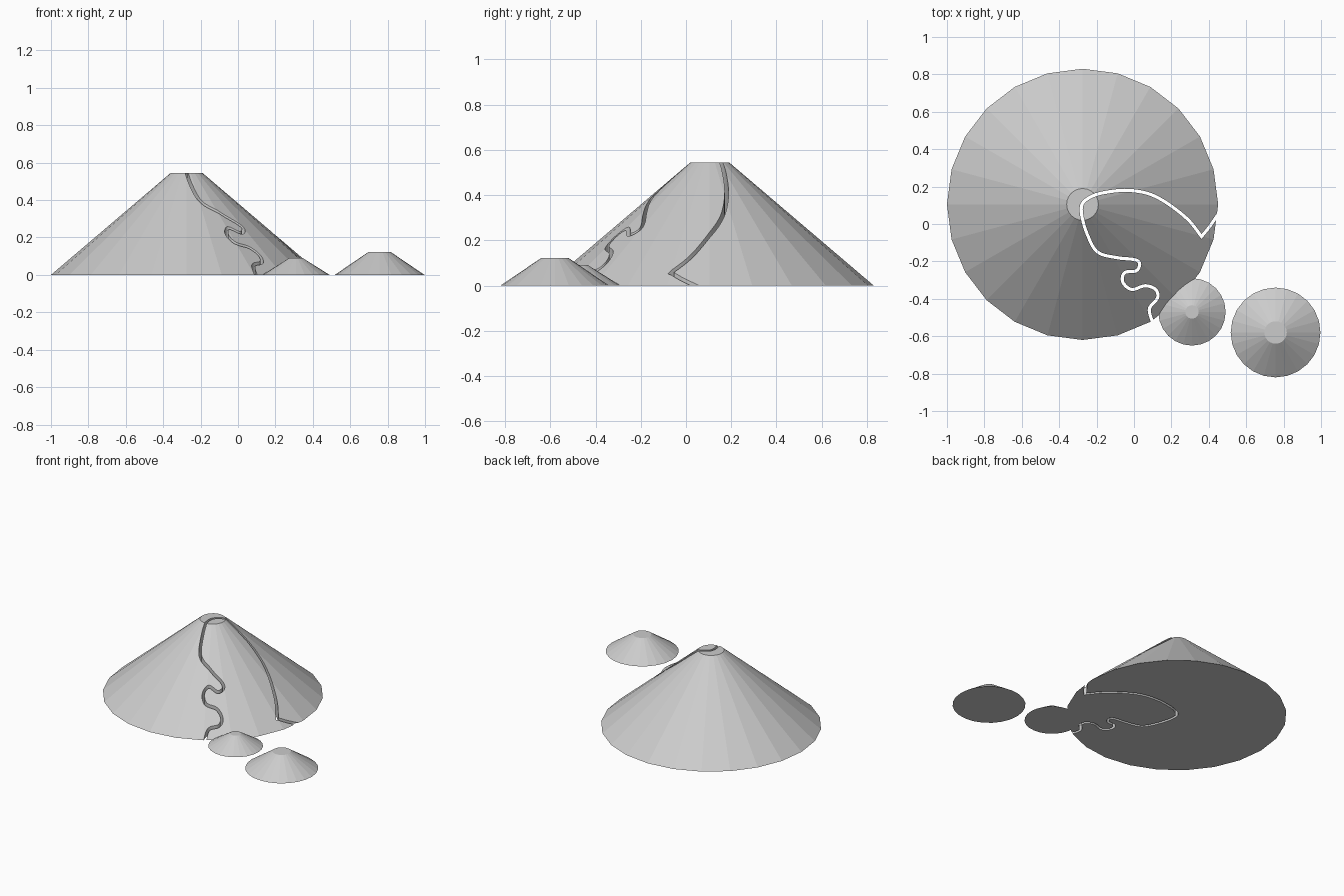
import bpy
import bmesh
from mathutils import Vector

cube = bpy.data.objects.get("Cube")
if cube:
    bpy.data.objects.remove(cube, do_unlink=True)

# One plain grey for everything
grey = bpy.data.materials.new("stone_grey")
grey.use_nodes = True
grey.diffuse_color = (0.6, 0.6, 0.6, 1)
grey.node_tree.nodes["Principled BSDF"].inputs["Base Color"].default_value = grey.diffuse_color


def make_hill(name, x, y, base_radius, top_radius, height):
    """Flat-topped faceted cone standing on the ground."""
    bpy.ops.mesh.primitive_cone_add(
        vertices=24, radius1=base_radius, radius2=top_radius,
        depth=height, location=(x, y, height / 2))
    hill = bpy.context.object
    hill.name = name
    hill.data.materials.append(grey)
    return hill


def smooth_path(points, steps):
    """Catmull-Rom spline through the given points."""
    pts = [Vector(p) for p in points]
    pts = [2 * pts[0] - pts[1]] + pts + [2 * pts[-1] - pts[-2]]
    path = []
    for a, b, c, d in zip(pts, pts[1:], pts[2:], pts[3:]):
        for i in range(steps):
            t = i / steps
            path.append(0.5 * (2 * b + (c - a) * t
                               + (2 * a - 5 * b + 4 * c - d) * t ** 2
                               + (3 * b - a - 3 * c + d) * t ** 3))
    return path + [pts[-2]]


def make_channel_cutter(name, path, half_width, bottom, top):
    """Tall thin wall that follows the path, with mitred corners."""
    bm = bmesh.new()
    rings = []
    for i, p in enumerate(path):
        before = (p - path[i - 1]).normalized() if i else None
        after = (path[i + 1] - p).normalized() if i < len(path) - 1 else None
        before, after = before or after, after or before
        along = (before + after).normalized()
        normal = Vector((-along.y, along.x))
        offset = normal * half_width / max(along.dot(after), 0.5)
        left, right = p + offset, p - offset
        rings.append([bm.verts.new((q.x, q.y, z)) for q, z in
                      ((left, bottom), (right, bottom), (right, top), (left, top))])
    for r, s in zip(rings, rings[1:]):
        for k in range(4):
            n = (k + 1) % 4
            bm.faces.new((r[k], r[n], s[n], s[k]))
    bm.faces.new(rings[0])
    bm.faces.new(rings[-1])
    bmesh.ops.recalc_face_normals(bm, faces=bm.faces)
    mesh = bpy.data.meshes.new(name)
    bm.to_mesh(mesh)
    bm.free()
    cutter = bpy.data.objects.new(name, mesh)
    bpy.context.collection.objects.link(cutter)
    return cutter


# Main mountain and two foothills
mountain = make_hill("mountain", -0.275, 0.105, 0.725, 0.085, 0.545)
make_hill("small_foothill", 0.31, -0.47, 0.18, 0.036, 0.09)
make_hill("large_foothill", 0.757, -0.58, 0.24, 0.06, 0.122)

# Winding channel: up the front slope, over the summit, down the left slope
winding = [(0.115, -0.55), (0.094, -0.51), (0.083, -0.45), (0.126, -0.395),
           (0.115, -0.35), (0.06, -0.33), (-0.013, -0.35), (-0.06, -0.31),
           (-0.05, -0.26), (0.013, -0.25), (0.03, -0.21), (0, -0.19),
           (-0.09, -0.18), (-0.195, -0.15), (-0.25, -0.055), (-0.28, 0.05),
           (-0.275, 0.11), (-0.227, 0.147), (-0.158, 0.168), (-0.05, 0.18),
           (0.056, 0.168), (0.136, 0.136), (0.217, 0.083), (0.297, 0.015),
           (0.361, -0.067)]
tail = [(0.4, -0.02), (0.48, 0.095)]
path = smooth_path(winding, 5) + [Vector(p) for p in tail]
cutter = make_channel_cutter("channel_cutter", path, 0.0085, -0.2, 0.8)

# Cut the channel right through the mountain
cut = mountain.modifiers.new("channel", 'BOOLEAN')
cut.operation = 'DIFFERENCE'
cut.solver = 'EXACT'
cut.object = cutter
bpy.context.view_layer.objects.active = mountain
bpy.ops.object.modifier_apply(modifier=cut.name)
bpy.data.objects.remove(cutter, do_unlink=True)
